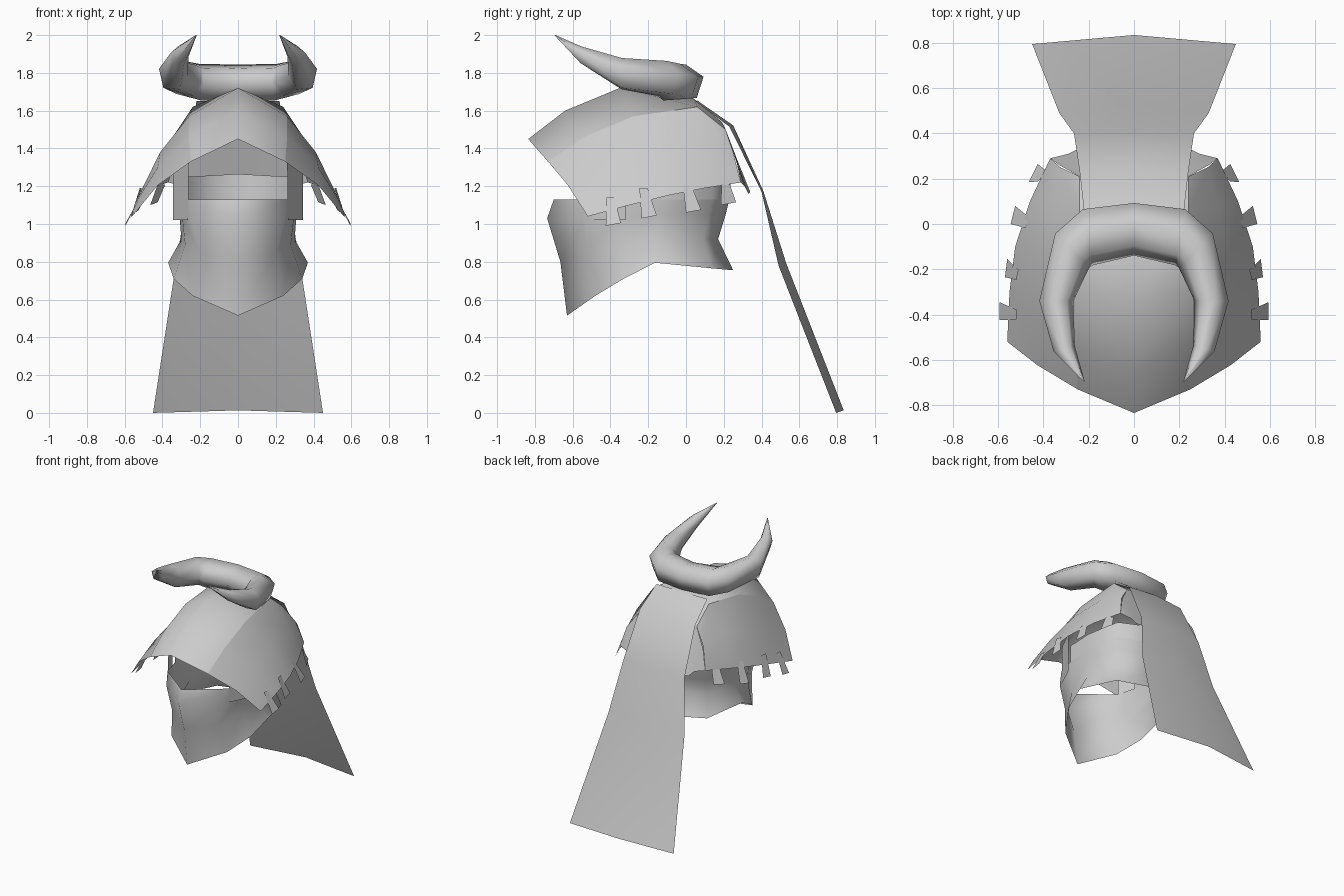
import bpy
import math
from mathutils import Vector

cube = bpy.data.objects.get("Cube")
if cube:
    bpy.data.objects.remove(cube, do_unlink=True)

grey = bpy.data.materials.new("plain_grey")
grey.use_nodes = True
COLOUR = (0.6, 0.6, 0.6, 1)
grey.diffuse_color = COLOUR
grey.node_tree.nodes["Principled BSDF"].inputs["Base Color"].default_value = COLOUR


def half_mesh(name, verts, faces, angle):
    """Make the left half of a part and mirror it across x."""
    mesh = bpy.data.meshes.new(name)
    mesh.from_pydata([tuple(v) for v in verts], [], faces)
    mesh.materials.append(grey)
    obj = bpy.data.objects.new(name, mesh)
    bpy.context.collection.objects.link(obj)
    obj.modifiers.new("Mirror", "MIRROR")
    bpy.ops.object.select_all(action="DESELECT")
    obj.select_set(True)
    bpy.context.view_layer.objects.active = obj
    bpy.ops.object.modifier_apply(modifier="Mirror")
    bpy.ops.object.shade_smooth_by_angle(angle=math.radians(angle))


def sheet(name, rows, angle=120, skip=lambda r, c: False, closed=False):
    """Bridge equal rows of points with quads."""
    n = len(rows[0])
    verts = [p for row in rows for p in row]
    faces = []
    for r in range(len(rows) - 1):
        for c in range(n if closed else n - 1):
            d = (c + 1) % n
            if not skip(r, c):
                faces.append((r * n + c, r * n + d, (r + 1) * n + d, (r + 1) * n + c))
    half_mesh(name, verts, faces, angle)


# Hood: ridge, crease and lower edge at each station, front to back
stations = [
    ((0, -.835, 1.45), (.25, -.73, 1.33), (.56, -.52, 1.04)),
    ((0, -.64, 1.60), (.26, -.54, 1.46), (.55, -.30, 1.10)),
    ((0, -.35, 1.72), (.26, -.28, 1.57), (.525, -.10, 1.15)),
    ((0, .04, 1.665), (.24, .06, 1.62), (.46, .10, 1.19)),
    ((0, .19, 1.54), (.24, .21, 1.50), (.37, .29, 1.22)),
]
crown_rows, side_rows = [], []
for ridge, crease, edge in stations:
    middle = (Vector(crease) + Vector(edge)) / 2 + Vector((.02, 0, .02))
    crown_rows.append([ridge, crease])
    side_rows.append([crease, middle, edge])
sheet("hood_crown", crown_rows)
sheet("hood_sides", side_rows)

# Hood back flap behind the neck
sheet("hood_back", [[(0, .19, 1.54), (.24, .21, 1.50), (.33, .26, 1.37), (.37, .29, 1.22)],
                    [(0, .34, 1.17), (.25, .33, 1.16), (.29, .31, 1.2), (.37, .29, 1.22)]], 40)

# Face mask: flared rim, waist and upper walls, front centre to back centre
mask_rows = [
    [(0, -.63, .515), (.24, -.48, .62), (.34, -.33, .71), (.37, -.165, .795), (.28, .14, .765), (0, .25, .755)],
    [(0, -.665, .80), (.20, -.53, .85), (.28, -.36, .89), (.30, -.17, .92), (.24, .09, .92), (0, .17, .92)],
    [(0, -.735, 1.03), (.25, -.53, 1.03), (.295, -.36, 1.03), (.31, -.16, 1.05), (.26, .12, 1.05), (0, .21, 1.05)],
    [(0, -.70, 1.13), (.26, -.50, 1.13), (.30, -.35, 1.13), (.31, -.15, 1.13), (.27, .14, 1.13), (0, .23, 1.13)],
    [(0, -.70, 1.13), (.26, -.50, 1.13), (.30, -.35, 1.26), (.31, -.14, 1.26), (.27, .14, 1.25), (0, .24, 1.265)],
]
used = mask_rows[:4]
sheet("face_mask", used)
sheet("head_wall", [row[2:] for row in mask_rows[3:]])

# Temple straps either side of the eye opening
sheet("temple_straps", [[(.26, -.49, 1.33), (.345, -.32, 1.33)],
                        [(.265, -.49, 1.02), (.345, -.32, 1.02)]])

# Neck cloth hanging from the crest
cloth = [(.22, .05, 1.65, .01), (.24, .23, 1.515, .02), (.265, .40, 1.17, .01),
         (.33, .49, .78, .04), (.45, .795, 0, .04)]
sheet("neck_cloth", [[(0, y + bow, z + bow / 3), (x, y, z)] for x, y, z, bow in cloth])

# Horned crest: six-sided rings swept round a crescent
# each ring: centre, outward heading in degrees, half width, half height
rings = [((0, -.02, 1.745), 90, .12, .10), ((.205, -.055, 1.745), 80, .13, .105),
         ((.275, -.115, 1.765), 45, .11, .10), ((.345, -.34, 1.79), 0, .078, .09),
         ((.31, -.55, 1.89), -15, .05, .05), ((.22, -.695, 2.0), -30, .002, .002)]
crest_rows = []
for centre, heading, w, h in rings:
    a = math.radians(heading)
    out = Vector((math.cos(a), math.sin(a), 0))
    row = []
    for t in (20, 80, 130, 185, 240, 310):
        t = math.radians(t)
        row.append(Vector(centre) + out * w * math.cos(t) + Vector((0, 0, h * math.sin(t))))
    crest_rows.append(row)
sheet("horned_crest", crest_rows, closed=True)

# Tabs along the hood edge: y, top z, inner x, drop, slant, outward reach, lean round the head
tabs = [(-.40, 1.14, .52, .15, .015, .075, 0), (-.225, 1.19, .515, .16, .03, .05, -.005),
        (.005, 1.21, .47, .15, .035, .065, -.01), (.21, 1.21, .405, .11, .015, .04, -.02)]
for i, (y, z, x, drop, slant, reach, lean) in enumerate(tabs):
    low_x, low_y, low_z = x + reach, y + slant, z - drop
    sheet(f"edge_tab_{i + 1}", [[(x - lean, y - .022, z), (x + lean, y + .022, z)],
                                [(low_x - lean, low_y - .04, low_z), (low_x + lean, low_y + .04, low_z + .015)]])
